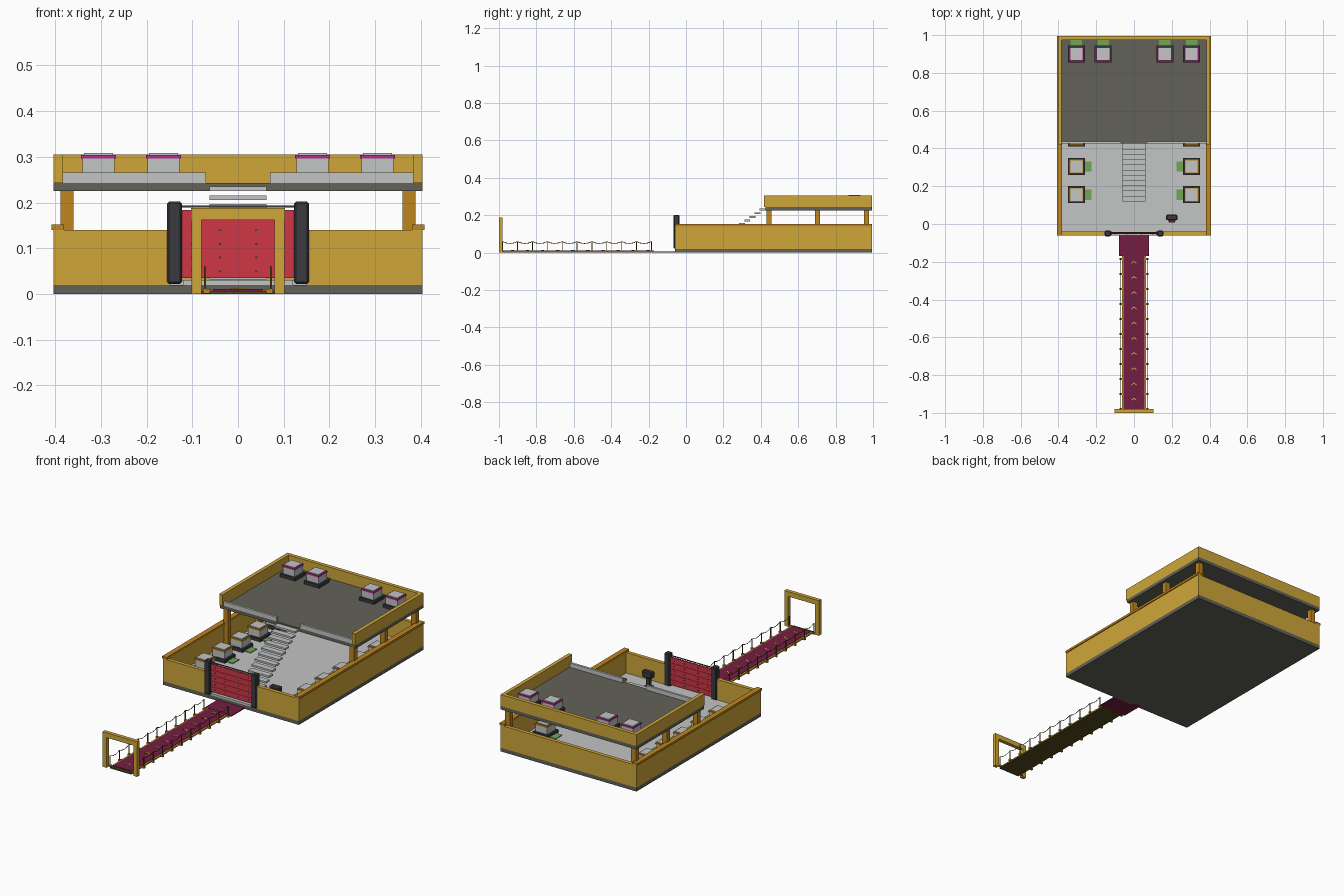
import bpy
import bmesh
from mathutils import Vector, Matrix

default_cube = bpy.data.objects.get("Cube")
if default_cube:
    bpy.data.objects.remove(default_cube, do_unlink=True)


def make_material(name, red, green, blue):
    """Create a flat material from display colour values."""
    linear = [(value / 255) ** 2.2 for value in (red, green, blue)] + [1]
    material = bpy.data.materials.new(name)
    material.use_nodes = True
    material.diffuse_color = linear
    shader = material.node_tree.nodes["Principled BSDF"]
    shader.inputs["Base Color"].default_value = linear
    shader.inputs["Roughness"].default_value = 0.8
    return material


gold = make_material("gold wall", 206, 165, 60)
orange = make_material("orange trim", 190, 133, 36)
slab_grey = make_material("slab grey", 99, 98, 89)
light_grey = make_material("light grey", 194, 195, 195)
charcoal = make_material("charcoal", 60, 60, 66)
gate_red = make_material("gate red", 206, 58, 72)
maroon = make_material("maroon carpet", 116, 34, 68)
magenta = make_material("magenta trim", 176, 52, 146)
green = make_material("green mat", 112, 166, 84)
olive = make_material("dark olive", 84, 76, 34)


def finish(name, mesh_data, material, bevel=0):
    mesh = bpy.data.meshes.new(name)
    bmesh.ops.recalc_face_normals(mesh_data, faces=mesh_data.faces)
    mesh_data.to_mesh(mesh)
    mesh_data.free()
    mesh.materials.append(material)
    part = bpy.data.objects.new(name, mesh)
    bpy.context.collection.objects.link(part)
    if bevel:
        modifier = part.modifiers.new("edge bevel", "BEVEL")
        modifier.width = bevel
        modifier.segments = 1
    return part


def boxes(name, material, extents, mirror=False, bevel=0):
    """One object from boxes given as x, y and z ranges, optionally mirrored in x."""
    mesh_data = bmesh.new()
    for xs, ys, zs in extents:
        for side in ((1, -1) if mirror else (1,)):
            low, high = (Vector(corner) for corner in zip(xs, ys, zs))
            middle, size = (low + high) / 2, high - low
            middle.x *= side
            matrix = Matrix.Translation(middle) @ Matrix.Diagonal(size).to_4x4()
            bmesh.ops.create_cube(mesh_data, size=1, matrix=matrix)
    return finish(name, mesh_data, material, bevel)


def around(middle, half):
    return (middle - half, middle + half)


# Shared dimensions
HALF, INNER = 0.403, 0.383
FRONT, BACK, DECK_FRONT = -0.06, 0.995, 0.425
FLOOR, DECK = 0.03, 0.243
WALL_TOP, UPPER_TOP = 0.14, 0.305
full_width = (-HALF, HALF)
side_wall = (INNER, HALF)
back_wall = (BACK - 0.02, BACK)

# Lower enclosure
boxes("base_slab", slab_grey, [(full_width, (FRONT, BACK), (0, 0.02))])
boxes("courtyard_floor", light_grey, [((-INNER, INNER), (FRONT + 0.02, BACK - 0.02), (0.02, FLOOR)),
                                      ((-0.12, 0.12), (FRONT, FRONT + 0.02), (0.02, FLOOR))])
boxes("lower_side_walls", gold, [(side_wall, (FRONT, BACK), (0.02, WALL_TOP))], mirror=True)
boxes("lower_front_walls", gold, [((0.15, INNER), (FRONT, FRONT + 0.02), (0.02, WALL_TOP))], mirror=True)
boxes("lower_back_wall", gold, [((-INNER, INNER), back_wall, (0.02, WALL_TOP))])
boxes("side_wall_caps", orange, [((0.38, 0.408), (FRONT, BACK), (WALL_TOP, 0.152))], mirror=True)

# Upper deck on columns
boxes("deck_columns", orange, [((0.36, 0.388), around(y, 0.013), (FLOOR, 0.226))
                               for y in (0.443, 0.703, 0.965)], mirror=True)
boxes("upper_deck", slab_grey, [(full_width, (DECK_FRONT, BACK), (0.225, DECK))])
boxes("upper_side_walls", gold, [(side_wall, (0.417, BACK), (DECK, UPPER_TOP))], mirror=True)
boxes("upper_back_wall", gold, [((-INNER, INNER), back_wall, (DECK, UPPER_TOP))])
boxes("deck_front_rails", light_grey, [((0.07, INNER), (DECK_FRONT, 0.437), (DECK, 0.266))], mirror=True)

# Floating staircase
STEPS = 11
boxes("stair_treads", light_grey, [
    (around(0, 0.062), around(0.135 + i * 0.0275, 0.016), (0.032 + i * 0.0193, 0.042 + i * 0.0193))
    for i in range(STEPS)])

# Gate with slatted panel
boxes("gate_posts", charcoal, [((0.123, 0.155), (-0.066, -0.035), (0.022, 0.202))], mirror=True, bevel=0.004)
boxes("gate_panel", gate_red, [(around(0, 0.124), around(-0.048, 0.003), (0.035, 0.184))])
boxes("gate_slats", gate_red, [(around(0, 0.122), around(-0.048, 0.005), (z, z + 0.027))
                               for z in [0.036 + i * 0.03 for i in range(5)]])
boxes("gate_rod", charcoal, [(around(0, 0.125), around(-0.048, 0.002), (0.189, 0.193))])
boxes("gate_studs", charcoal, [((x - 0.003, x + 0.003), around(-0.048, 0.0065), around(0.0495 + i * 0.03, 0.002))
                               for x in (0.04, 0.1) for i in range(5)], mirror=True)


# Pedestals with a dark base, a light block, a coloured band and a cap
def pedestals(name, spots, floor, band_material):
    layers = [("base", charcoal, 0.045, 0, 0.017), ("block", light_grey, 0.035, 0.017, 0.053),
              ("band", band_material, 0.038, 0.053, 0.061), ("cap", light_grey, 0.032, 0.061, 0.065)]
    for layer, material, half, bottom, top in layers:
        boxes(name + "_" + layer, material,
              [(around(x, half), around(y, half), (floor + bottom, floor + top)) for x, y in spots])


lower_rows = [0.155 + i * 0.15 for i in range(5)]
pedestals("lower_pedestal", [(side * 0.305, y) for side in (-1, 1) for y in lower_rows], FLOOR, orange)
pedestals("upper_pedestal", [(side * x, 0.9) for side in (-1, 1) for x in (0.163, 0.305)], DECK, magenta)
boxes("lower_mats", green, [((0.225, 0.262), around(y, 0.027), (FLOOR, 0.034)) for y in lower_rows], mirror=True)
boxes("upper_mats", green, [(around(x, 0.03), (0.943, 0.975), (DECK, 0.247)) for x in (0.163, 0.305)], mirror=True)

# Control stand inside the gate
boxes("stand_pole", charcoal, [(around(0.2, 0.01), around(0.03, 0.009), (FLOOR, 0.09)),
                               (around(0.2, 0.02), around(0.03, 0.018), (FLOOR, 0.036))])
boxes("stand_head", charcoal, [(around(0.2, 0.03), around(0.035, 0.015), (0.085, 0.12))], bevel=0.005)
boxes("stand_handle", maroon, [(around(0.2, 0.016), (0.008, 0.02), (0.09, 0.108))])

# Walkway and landing
START, END = -0.98, -0.17
boxes("landing", maroon, [(around(0, 0.08), (END, FRONT + 0.02), (0, 0.006))])
boxes("walkway_slab", olive, [(around(0, 0.062), (START - 0.015, END), (0, 0.007))])
boxes("walkway_edges", gold, [((0.055, 0.064), (START, END), (0.003, 0.009))], mirror=True)
boxes("walkway_carpet", maroon, [(around(0, 0.055), (START, END), (0.007, 0.011))])

# Chevrons along the carpet
chevrons = bmesh.new()
outline = [(-0.014, 0), (0, 0.011), (0.014, 0), (0.014, -0.006), (0, 0.004), (-0.014, -0.006)]
for i in range(10):
    offset = -0.93 + i * 0.0805
    corners = [chevrons.verts.new((x, y + offset, 0.011)) for x, y in outline]
    left_half = chevrons.faces.new([corners[k] for k in (0, 1, 4, 5)])
    right_half = chevrons.faces.new([corners[k] for k in (1, 2, 3, 4)])
    raised = bmesh.ops.extrude_face_region(chevrons, geom=[left_half, right_half])["geom"]
    bmesh.ops.translate(chevrons, vec=(0, 0, 0.002), verts=[v for v in raised if isinstance(v, bmesh.types.BMVert)])
finish("carpet_chevrons", chevrons, gold)

# Rope railing
post_rows = [START + i * 0.0795 for i in range(11)]
boxes("rail_posts", olive, [(around(0.072, 0.002), around(y, 0.002), (0.003, 0.06)) for y in post_rows], mirror=True)
boxes("rail_brackets", orange, [((0.06, 0.077), around(y, 0.005), (0.001, 0.011)) for y in post_rows], mirror=True)
for side, label in ((1, "left"), (-1, "right")):
    curve = bpy.data.curves.new(label + "_rope", "CURVE")
    curve.dimensions = "3D"
    curve.bevel_depth = 0.0018
    curve.bevel_resolution = 0
    curve.use_fill_caps = True
    spline = curve.splines.new("POLY")
    divisions = 4
    count = (len(post_rows) - 1) * divisions + 1
    spline.points.add(count - 1)
    for i, point in enumerate(spline.points):
        along = i / divisions
        part = along % 1
        sag = 0.04 * part * (1 - part)
        point.co = (side * 0.072, START + along * 0.0795, 0.059 - sag, 1)
    rope = bpy.data.objects.new(label + "_rope", curve)
    curve.materials.append(olive)
    bpy.context.collection.objects.link(rope)

# Entrance arch
boxes("arch_legs", gold, [((0.08, 0.102), (-1, START), (0, 0.162))], mirror=True)
boxes("arch_beam", gold, [(around(0, 0.103), (-1, START), (0.162, 0.188))])
